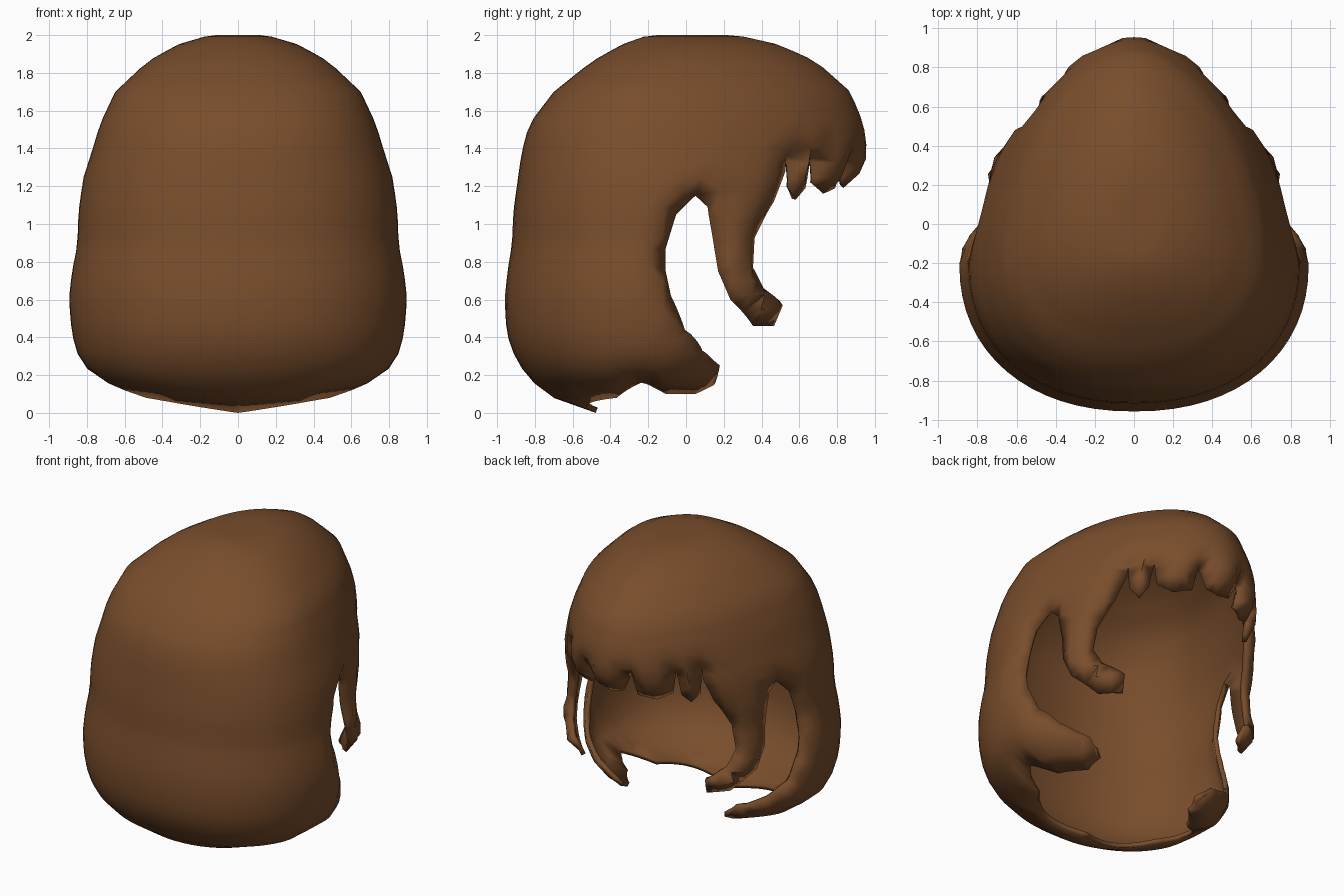
import bpy, bmesh, math
from mathutils import Vector
from mathutils.geometry import delaunay_2d_cdt, intersect_point_line

if "Cube" in bpy.data.objects:
    bpy.data.objects.remove(bpy.data.objects["Cube"])

# Horizontal sections of the hair: s, z, centre y, back y, face-side y, half width
ROWS = [
    (0.00, 0.00, -.20, -.50, .05, .40), (0.06, 0.06, -.20, -.68, .18, .50),
    (0.12, 0.12, -.20, -.76, .28, .66), (0.18, 0.18, -.20, -.83, .34, .77),
    (0.28, 0.28, -.20, -.90, .43, .84), (0.42, 0.42, -.20, -.95, .72, .88),
    (0.60, 0.60, -.20, -.96, .86, .895), (0.75, 0.75, -.20, -.945, .87, .88),
    (0.90, 0.90, -.20, -.92, .87, .85), (1.06, 1.06, -.20, -.915, .88, .845),
    (1.24, 1.24, -.20, -.89, .93, .82), (1.38, 1.38, -.20, -.87, .96, .775),
    (1.53, 1.53, -.20, -.83, .94, .73), (1.72, 1.70, -.18, -.70, .87, .65),
    (1.92, 1.86, -.10, -.50, .69, .48), (2.10, 1.95, -.02, -.34, .49, .32),
    (2.30, 2.00, .02, -.20, .27, .15), (2.50, 2.00, .03, .03, .03, 0)]
TOP = 2.5

# Hem seen from the side (y, z): fringe, side lock, gap, back hair
HEM = [(.91, 1.34), (.87, 1.19), (.80, 1.16), (.74, 1.21), (.73, 1.36),
       (.70, 1.19), (.645, 1.13), (.60, 1.19), (.587, 1.36), (.585, 1.28),
       (.52, 1.12), (.41, .93), (.40, .77), (.46, .66), (.57, .57), (.52, .46),
       (.40, .46), (.27, .60), (.20, .75), (.17, .92), (.14, 1.09), (.07, 1.15),
       (-.04, 1.05), (-.10, .87), (-.10, .75), (-.07, .62), (.01, .44),
       (.11, .33), (.21, .25), (.18, .15), (.07, .10), (-.10, .10),
       (-.24, .16), (-.38, .08), (-.46, .07)]


def section(s):
    for a, b in zip(ROWS, ROWS[1:]):
        if s <= b[0]:
            t = (s - a[0]) / (b[0] - a[0])
            return [p + (q - p) * t for p, q in zip(a[1:], b[1:])]
    return ROWS[-1][1:]


def to_angle(y, z):
    _, yc, yb, yf, _ = section(z)
    if y >= yc:
        return math.acos(min(1, (y - yc) / (yf - yc)) ** 0.9)
    return math.pi - math.acos(min(1, (yc - y) / (yc - yb)) ** 1.1)


def to_surface(phi, s, scale):
    z, yc, yb, yf, w = section(s)
    c, sn = math.cos(phi), max(0, math.sin(phi))
    n = 1.8 if c >= 0 else 2.2
    y = (yf - yc) * c ** (2 / n) if c >= 0 else (yb - yc) * (-c) ** (2 / n)
    x = 0 if sn < 1e-6 else w * sn ** (2 / n)
    return Vector((x * scale, yc + y * scale, z))


def subdivide(points, step=0.05):
    out = []
    for a, b in zip(points, points[1:]):
        n = max(1, math.ceil((b - a).length / step))
        out += [a.lerp(b, i / n) for i in range(n)]
    return out + [points[-1]]


# Flat pattern of one half: angle across, s upwards
hem = [Vector((0, 1.19)), Vector((.15, 1.21))]
hem += [Vector((to_angle(y, z), z)) for y, z in HEM] + [Vector((math.pi, 0))]
hem = subdivide(hem)
top = [Vector((math.pi, TOP)), Vector((0, TOP))]
outline = subdivide(hem + top + [hem[0]], 0.08)[:-1]


def hem_distance(p):
    best = 9
    for a, b in zip(hem, hem[1:]):
        q, t = intersect_point_line(p, a, b)
        q = a.lerp(b, min(1, max(0, t)))
        best = min(best, (Vector((q[0], q[1])) - p).length)
    return best


points = list(outline)
for i in range(1, 32):
    for j in range(1, 32):
        p = Vector((math.pi * i / 32, TOP * j / 32))
        if hem_distance(p) > 0.03:
            points.append(p)
verts, _, faces, *_ = delaunay_2d_cdt(points, [], [list(range(len(outline)))], 1, 1e-5)

# Wrap the pattern round the head, rolling the hem inwards
bm = bmesh.new()
bv = []
for p in verts:
    p = Vector((p[0], p[1]))
    roll = max(0, 1 - hem_distance(p) / 0.14) ** 2
    bv.append(bm.verts.new(to_surface(p.x, p.y, 1 - 0.075 * roll)))
for f in faces:
    bm.faces.new([bv[i] for i in f])
bmesh.ops.remove_doubles(bm, verts=bm.verts, dist=0.001)
bmesh.ops.dissolve_degenerate(bm, edges=bm.edges, dist=0.0005)
bmesh.ops.recalc_face_normals(bm, faces=bm.faces)
bm.normal_update()
if sum(f.normal.dot(f.calc_center_median() - Vector((0, 0, 1))) * f.calc_area() for f in bm.faces) < 0:
    bmesh.ops.reverse_faces(bm, faces=bm.faces)
mesh = bpy.data.meshes.new("hair")
bm.to_mesh(mesh)
bm.free()
hair = bpy.data.objects.new("hair", mesh)
bpy.context.collection.objects.link(hair)

# Other half and thickness
mirror = hair.modifiers.new("mirror", 'MIRROR')
mirror.merge_threshold = 0.002
shell = hair.modifiers.new("thickness", 'SOLIDIFY')
shell.thickness = 0.03
shell.offset = -1

mat = bpy.data.materials.new("brown_hair")
mat.diffuse_color = (0.19, 0.075, 0.025, 1)
mat.use_nodes = True
mat.node_tree.nodes["Principled BSDF"].inputs["Base Color"].default_value = mat.diffuse_color
mesh.materials.append(mat)
bpy.context.view_layer.objects.active = hair
hair.select_set(True)
bpy.ops.object.shade_smooth_by_angle(angle=math.radians(50))
